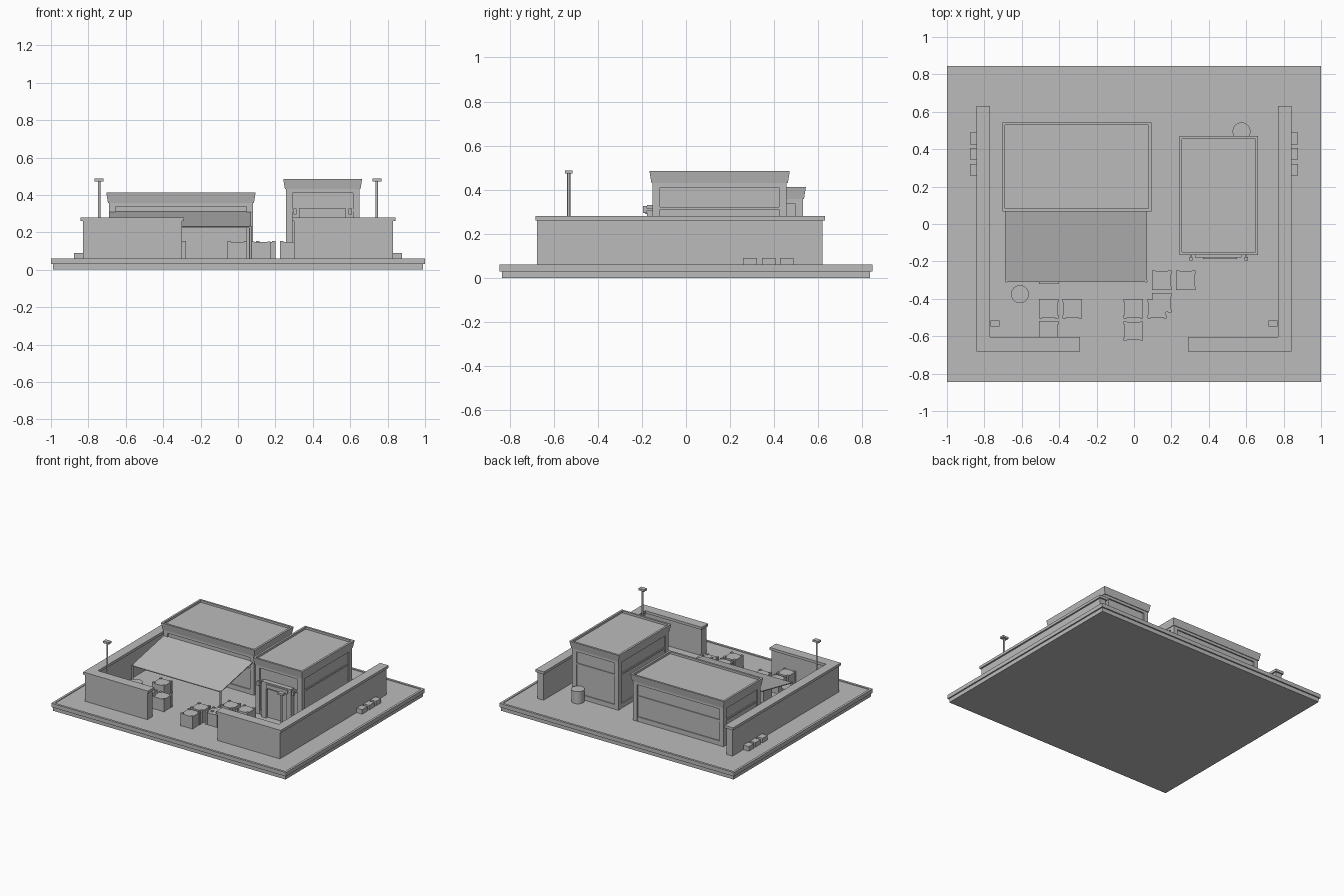
import bpy, bmesh, math
from mathutils import Vector

old = bpy.data.objects.get("Cube")
if old:
    bpy.data.objects.remove(old, do_unlink=True)

grey = bpy.data.materials.new("plain_grey")
grey.use_nodes = True
GREY = (0.5, 0.5, 0.5, 1)
grey.diffuse_color = GREY
grey.node_tree.nodes["Principled BSDF"].inputs["Base Color"].default_value = GREY


def finish(name, bm):
    mesh = bpy.data.meshes.new(name)
    bm.normal_update()
    bm.to_mesh(mesh)
    bm.free()
    mesh.materials.append(grey)
    ob = bpy.data.objects.new(name, mesh)
    bpy.context.collection.objects.link(ob)
    return ob


def add_box(bm, x, y, z, taper=0):
    """Box from three ranges; taper pulls the bottom edges inward."""
    verts = bmesh.ops.create_cube(bm, size=1)["verts"]
    for v in verts:
        low = v.co.z < 0
        t = [v.co[i] + 0.5 for i in range(3)]
        pull = taper if low else 0
        v.co = Vector([r[0] + pull + (r[1] - r[0] - 2 * pull) * k
                       for r, k in zip((x, y), t)] + [z[0] + (z[1] - z[0]) * t[2]])
    return verts


def boxes(name, *specs):
    bm = bmesh.new()
    for s in specs:
        add_box(bm, *s)
    return finish(name, bm)


def tray(name, x, y, z, rim, depth, taper=0):
    """Box with a sunken top inside a thin rim."""
    bm = bmesh.new()
    add_box(bm, x, y, z, taper)
    bm.normal_update()
    top = max(bm.faces, key=lambda f: f.calc_center_median().z)
    bmesh.ops.inset_region(bm, faces=[top], thickness=rim)
    inner = bmesh.ops.extrude_face_region(bm, geom=[top])["geom"]
    bmesh.ops.delete(bm, geom=[top], context="FACES_ONLY")
    for g in inner:
        if isinstance(g, bmesh.types.BMVert):
            g.co.z -= depth
    return finish(name, bm)


def cylinder(name, x, y, z, r, sides=24):
    bm = bmesh.new()
    bmesh.ops.create_cone(bm, cap_ends=True, segments=sides, radius1=r, radius2=r, depth=z[1] - z[0])
    bmesh.ops.translate(bm, verts=bm.verts, vec=(x, y, sum(z) / 2))
    ob = finish(name, bm)
    for p in ob.data.polygons:
        p.use_smooth = abs(p.normal.z) < 0.5
    return ob


def grow(r, d):
    return (r[0] - d, r[1] + d)


FLOOR = 0.055

# Ground slab with a raised edge
boxes("slab_base", ((-0.99, 0.99), (-0.835, 0.835), (0, 0.032)))
tray("slab_edge", (-1, 1), (-0.845, 0.845), (0.03, 0.06), 0.025, 0.005)

# Courtyard walls with caps, wall-side crates and lamp posts, mirrored
for side, s in (("right", -1), ("left", 1)):
    def mx(a, b):
        return tuple(sorted((s * a, s * b)))
    boxes(side + "_wall",
          (mx(0.78, 0.83), (-0.67, 0.62), (FLOOR, 0.262)),
          (mx(0.30, 0.83), (-0.675, -0.615), (FLOOR, 0.262)))
    boxes(side + "_wall_cap",
          (mx(0.77, 0.842), (-0.605, 0.63), (0.26, 0.28)),
          (mx(0.29, 0.842), (-0.682, -0.605), (0.26, 0.28)))
    boxes(side + "_small_crates",
          *[(mx(0.825, 0.877), grow((y, y), 0.031), (FLOOR, 0.09)) for y in (0.29, 0.375, 0.457)])
    cylinder(side + "_lamp_post", s * 0.742, -0.532, (FLOOR, 0.48), 0.007, 10)
    boxes(side + "_lamp_head", (mx(0.718, 0.766), (-0.548, -0.515), (0.473, 0.488)))


def building(name, x, y, top, band):
    """Block with corner piers, plinth, band and flared parapet."""
    neck = top - 0.075
    boxes(name + "_walls", (grow(x, -0.01), grow(y, -0.01), (FLOOR, top - 0.04)))
    w = 0.035
    boxes(name + "_corner_piers",
          *[(px, py, (FLOOR, neck + 0.02))
            for px in ((x[0], x[0] + w), (x[1] - w, x[1]))
            for py in ((y[0], y[0] + w), (y[1] - w, y[1]))])
    boxes(name + "_trim",
          (grow(x, -0.002), grow(y, -0.002), (FLOOR, 0.09)),
          (grow(x, -0.003), grow(y, -0.003), (band, band + 0.012)),
          (x, y, (neck, top - 0.04)))
    tray(name + "_parapet", grow(x, 0.014), grow(y, 0.014), (top - 0.055, top), 0.022, 0.016, 0.009)


building("main_building", (-0.69, 0.08), (0.08, 0.53), 0.412, 0.24)
building("tower_building", (0.256, 0.65), (-0.152, 0.457), 0.486, 0.31)

# Sloped awning on thin poles
bm = bmesh.new()
for v in add_box(bm, (-0.69, 0.07), (-0.31, 0.085), (-0.006, 0)):
    v.co.z += 0.23 + 0.08 * (v.co.y + 0.31) / 0.395
finish("awning", bm)
for x in (-0.683, 0.066):
    cylinder("awning_pole", x, -0.306, (FLOOR, 0.235), 0.007, 8)

# Entrance on the tower front with two wall lanterns
boxes("door_frame",
      ((0.325, 0.365), (-0.178, -0.14), (FLOOR, 0.29)),
      ((0.535, 0.575), (-0.178, -0.14), (FLOOR, 0.29)),
      ((0.325, 0.575), (-0.178, -0.14), (0.28, 0.33)),
      ((0.37, 0.55), (-0.186, -0.17), (0.29, 0.32)))
boxes("door_panel", ((0.36, 0.54), (-0.160, -0.14), (FLOOR, 0.285)))
for x in (0.305, 0.6):
    boxes("wall_lantern",
          (grow((x, x), 0.009), (-0.195, -0.177), (0.295, 0.327)),
          (grow((x, x), 0.004), (-0.18, -0.14), (0.306, 0.314)))

# Barrels
for x, y in ((-0.61, -0.375), (0.575, 0.495)):
    cylinder("barrel", x, y, (FLOOR, 0.146), 0.045)
    cylinder("barrel_rim", x, y, (0.138, 0.15), 0.048)

# Courtyard crates with corner posts
crates = [(-0.457, -0.452), (-0.33, -0.452), (-0.457, -0.57), (-0.457, -0.27),
          (-0.003, -0.452), (-0.003, -0.572), (0.123, -0.452),
          (0.148, -0.421), (0.148, -0.30), (0.277, -0.30)]
for i, (x, y) in enumerate(crates):
    lift = 0.0005 * (i % 2)
    posts = [(grow((x + sx * 0.043,) * 2, 0.009), grow((y + sy * 0.043,) * 2, 0.009), (FLOOR, 0.152 + lift))
             for sx in (-1, 1) for sy in (-1, 1)]
    boxes("crate", (grow((x, x), 0.049), grow((y, y), 0.049), (FLOOR, 0.147 + lift)), *posts)
